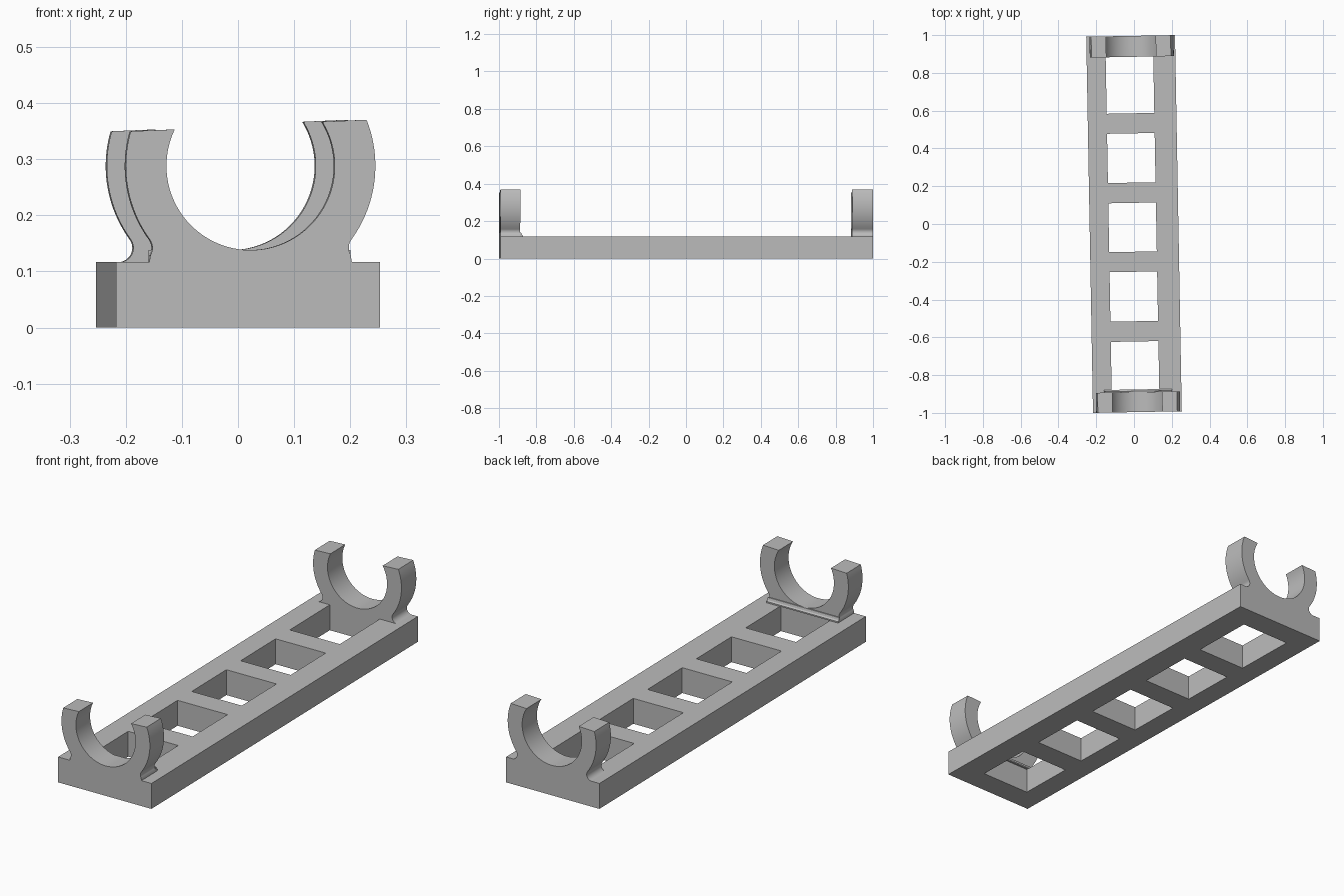
import bpy
import bmesh
import math
from mathutils import Vector

cube = bpy.data.objects.get("Cube")
if cube:
    bpy.data.objects.remove(cube, do_unlink=True)

grey = bpy.data.materials.new("plain grey")
grey.use_nodes = True
grey.diffuse_color = (0.5, 0.5, 0.5, 1)
grey.node_tree.nodes["Principled BSDF"].inputs["Base Color"].default_value = (0.5, 0.5, 0.5, 1)

HALF_W, HALF_L, TOP = 0.235, 0.9958, 0.117
TURN = math.radians(1.03)          # the whole holder is turned slightly
CLIP_X, CLIP_Z = 0.0045, 0.288     # axis of the clips
OUTER, INNER = 0.2225, 0.15


def finish(bm, name):
    """Turn a bmesh into a shaded, coloured, rotated object."""
    bmesh.ops.recalc_face_normals(bm, faces=bm.faces)
    mesh = bpy.data.meshes.new(name)
    bm.to_mesh(mesh)
    bm.free()
    mesh.materials.append(grey)
    obj = bpy.data.objects.new(name, mesh)
    bpy.context.collection.objects.link(obj)
    obj.rotation_euler.z = TURN
    bpy.ops.object.select_all(action='DESELECT')
    obj.select_set(True)
    bpy.context.view_layer.objects.active = obj
    bpy.ops.object.shade_smooth_by_angle(angle=math.radians(30))
    return obj


def extrude(bm, faces, offset):
    """Thicken flat faces along an offset."""
    ext = bmesh.ops.extrude_face_region(bm, geom=faces, use_keep_orig=True)
    verts = [g for g in ext["geom"] if isinstance(g, bmesh.types.BMVert)]
    bmesh.ops.translate(bm, verts=verts, vec=offset)


def prism(name, points, offset):
    bm = bmesh.new()
    face = bm.faces.new([bm.verts.new(p) for p in points])
    extrude(bm, [face], Vector(offset))
    return finish(bm, name)


def arc(cx, cz, r, start, end, steps):
    """Points on an arc, angles in degrees."""
    angles = [math.radians(start + (end - start) * i / steps) for i in range(steps + 1)]
    return [(cx + r * math.cos(a), cz + r * math.sin(a)) for a in angles]


# Base plate: a grid of cells with the window cells left out
xs = [-HALF_W, -0.134, 0.118, HALF_W]
ys = [-HALF_L, -0.885, -0.622, -0.515, -0.253, -0.147, 0.112,
      0.219, 0.48, 0.586, 0.885, HALF_L]
bm = bmesh.new()
grid = [[bm.verts.new((x, y, 0)) for x in xs] for y in ys]
cells = []
for j in range(len(ys) - 1):
    for i in range(3):
        if i == 1 and j % 2 == 1:
            continue
        cells.append(bm.faces.new((grid[j][i], grid[j][i + 1],
                                   grid[j + 1][i + 1], grid[j + 1][i])))
extrude(bm, cells, Vector((0, 0, TOP)))
bmesh.ops.dissolve_limit(bm, angle_limit=0.01, verts=bm.verts, edges=bm.edges)
finish(bm, "base_plate")


# Clips: open rings on filleted feet, with slightly slanted tips
def clip(name, y0, y1, foot_end):
    foot = arc(0.2005, 0.142, 0.0255, foot_end, 144, 10)
    foot[0] = (foot[0][0], TOP)
    outline = foot + arc(0, CLIP_Z, OUTER, -35, 21.7, 20)
    outline += arc(0, CLIP_Z, INNER, 31.6, -205.7, 64)
    outline += arc(0, CLIP_Z, OUTER, 163.9, 215, 20)
    outline += [(-x, z) for x, z in reversed(foot)]
    prism(name, [(CLIP_X + x, y0, z) for x, z in outline], (0, y1 - y0, 0))


clip("front_clip", -HALF_L, -0.89, 218)
clip("back_clip", 0.885, HALF_L, 270)

# Small ridge along the inner foot of the front clip
ridge = [(-0.89, TOP), (-0.876, TOP), (-0.876, 0.123), (-0.882, 0.128), (-0.885, 0.138), (-0.89, 0.138)]
prism("front_clip_ridge", [(CLIP_X - 0.18, y, z) for y, z in ridge], (0.36, 0, 0))
